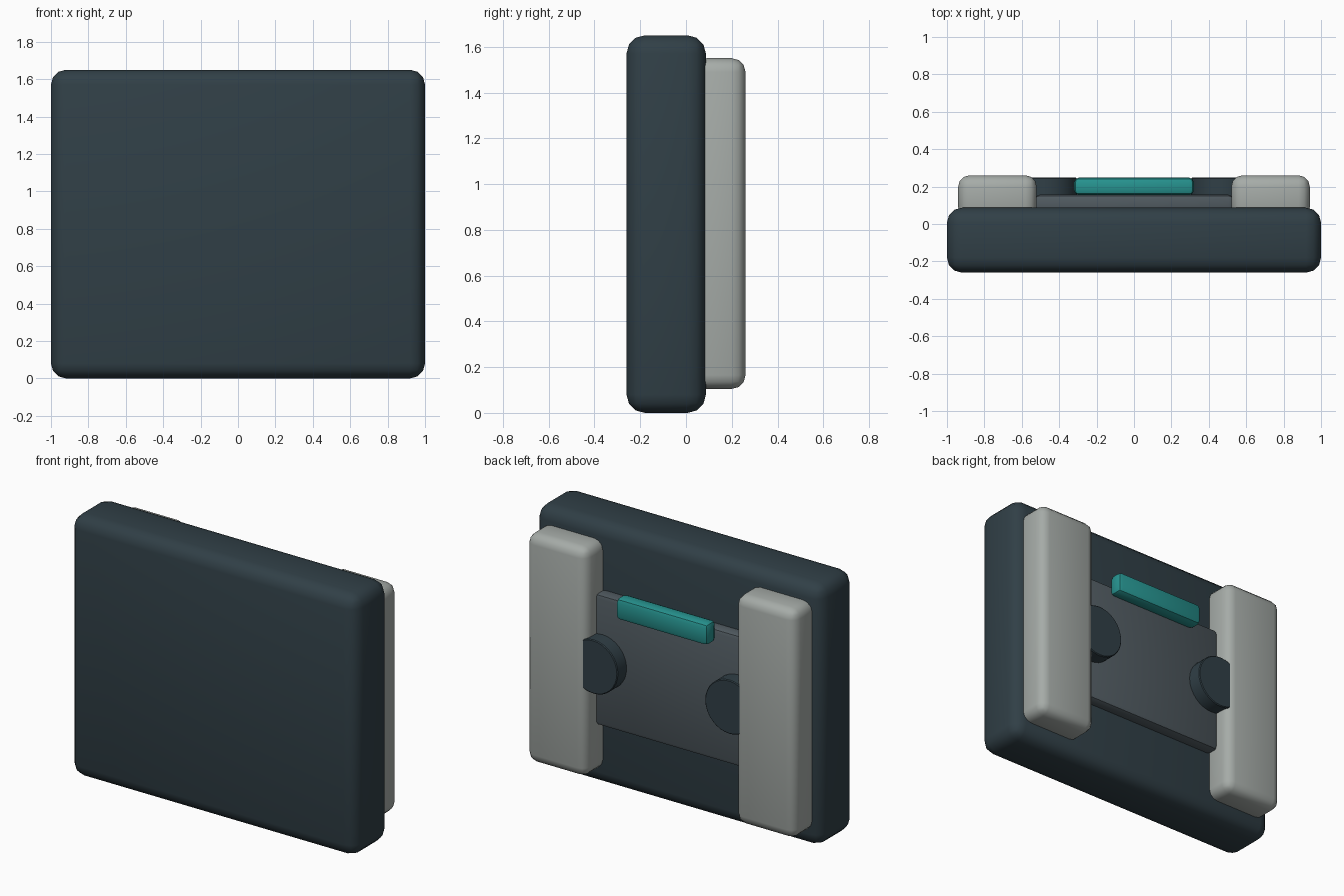
import bpy
import math
from mathutils import Vector

cube = bpy.data.objects.get("Cube")
if cube:
    bpy.data.objects.remove(cube, do_unlink=True)


def material(name, rgb):
    mat = bpy.data.materials.new(name)
    mat.use_nodes = True
    mat.diffuse_color = (*rgb, 1)
    mat.node_tree.nodes["Principled BSDF"].inputs["Base Color"].default_value = (*rgb, 1)
    return mat


dark = material("dark slate", (0.030, 0.050, 0.062))
pale = material("pale grey", (0.38, 0.41, 0.39))
mid = material("mid grey", (0.080, 0.102, 0.117))
teal = material("teal", (0.020, 0.296, 0.280))


def finish(obj, name, mat, bevel, segments):
    """Name, colour, round and smooth the active object."""
    obj.name = name
    obj.data.materials.append(mat)
    bpy.ops.object.transform_apply(location=False, rotation=True, scale=True)
    mod = obj.modifiers.new("Rounded edges", 'BEVEL')
    mod.width = bevel
    mod.segments = segments
    mod.limit_method = 'ANGLE'
    mod.angle_limit = math.radians(40)
    bpy.ops.object.modifier_apply(modifier=mod.name)
    bpy.ops.object.shade_smooth_by_angle(angle=math.radians(40))


def box(name, low, high, mat, bevel, segments=3):
    low, high = Vector(low), Vector(high)
    bpy.ops.mesh.primitive_cube_add(size=1, location=(low + high) / 2)
    obj = bpy.context.object
    obj.scale = high - low
    finish(obj, name, mat, bevel, segments)


# Main slab, recessed plate and the tab on its upper edge
box("main_body", (-1, -0.26, 0), (1, 0.087, 1.65), dark, 0.08)
box("back_plate", (-0.53, 0.05, 0.41), (0.53, 0.157, 1.24), mid, 0.025, 2)
box("teal_tab", (-0.32, 0.155, 1.165), (0.32, 0.248, 1.30), teal, 0.025, 2)

# Mirrored pads with round knobs tucked against them
for side, sign in (("left", 1), ("right", -1)):
    xs = sorted((sign * 0.52, sign * 0.94))
    box(side + "_pad", (xs[0], 0.03, 0.105), (xs[1], 0.26, 1.55), pale, 0.06)
    bpy.ops.mesh.primitive_cylinder_add(
        vertices=32, radius=0.17, depth=0.15,
        location=(sign * 0.475, 0.173, 0.825), rotation=(math.pi / 2, 0, 0))
    finish(bpy.context.object, side + "_knob", dark, 0.005, 1)
